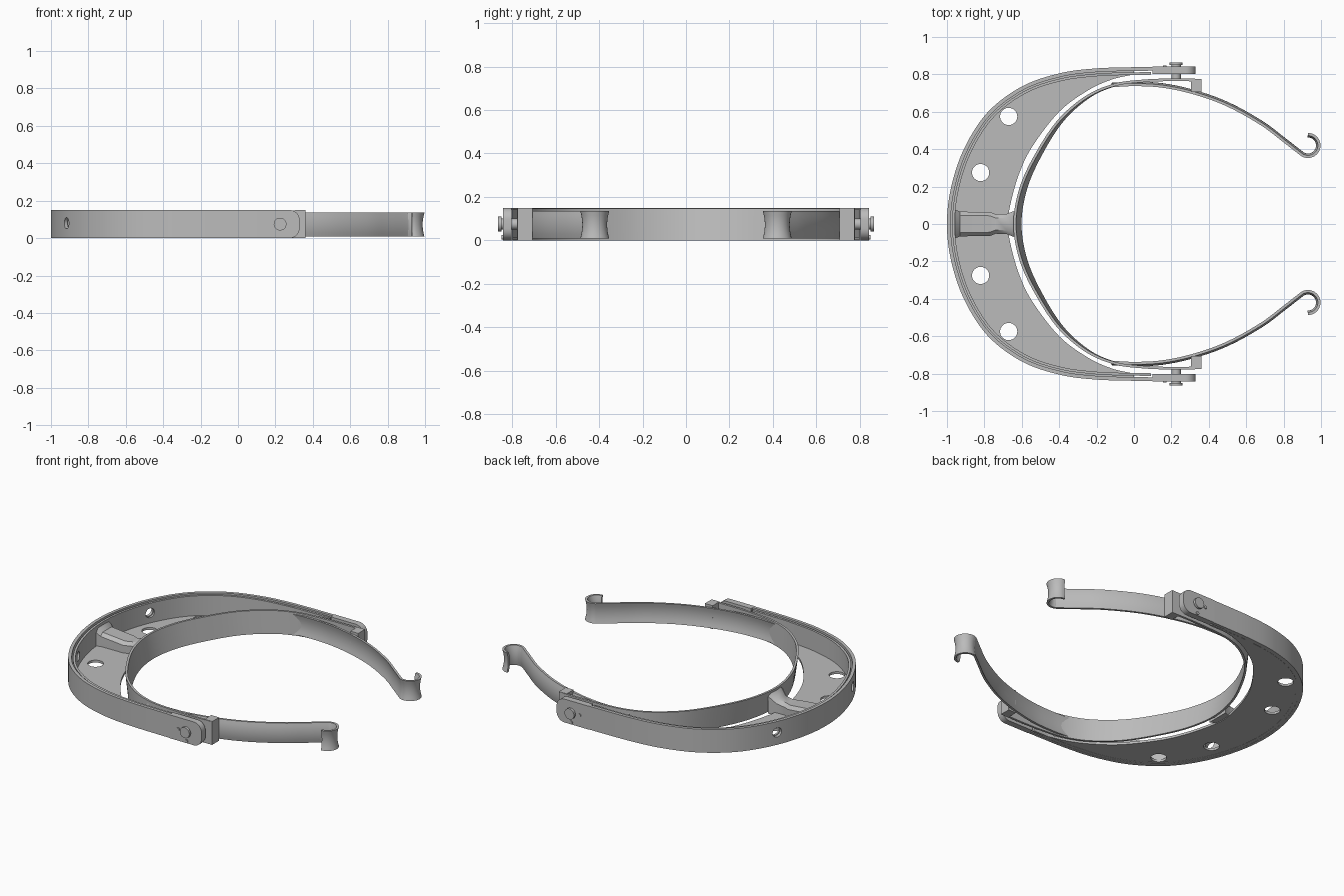
import bpy, bmesh, math
from mathutils import Vector, Matrix

cube = bpy.data.objects.get("Cube")
if cube:
    bpy.data.objects.remove(cube)

metal = bpy.data.materials.new("satin_grey")
metal.use_nodes = True
GREY = (0.5, 0.5, 0.5, 1)
metal.diffuse_color = GREY
metal.node_tree.nodes["Principled BSDF"].inputs["Base Color"].default_value = GREY


def finish(bm, name, mirror=False, helper=False):
    """Turn a bmesh into a smooth-by-angle object, optionally mirrored over y."""
    bmesh.ops.recalc_face_normals(bm, faces=bm.faces)
    me = bpy.data.meshes.new(name)
    bm.to_mesh(me)
    bm.free()
    ob = bpy.data.objects.new(name, me)
    bpy.context.collection.objects.link(ob)
    me.materials.append(metal)
    if mirror:
        mod = ob.modifiers.new("both_sides", 'MIRROR')
        mod.use_axis = (False, True, False)
    if helper:
        ob.hide_render = True
        ob.hide_set(True)
        return ob
    bpy.ops.object.select_all(action='DESELECT')
    ob.select_set(True)
    bpy.context.view_layer.objects.active = ob
    bpy.ops.object.shade_smooth_by_angle(angle=math.radians(35))
    return ob


def spline(points, steps=8):
    """Smooth curve through the points."""
    p = [Vector(q) for q in points]
    p = [2 * p[0] - p[1]] + p + [2 * p[-1] - p[-2]]
    out = []
    for a, b, c, d in zip(p, p[1:], p[2:], p[3:]):
        for i in range(steps):
            t = i / steps
            out.append(0.5 * (2 * b + (c - a) * t + (2 * a - 5 * b + 4 * c - d) * t * t
                              + (3 * b - a - 3 * c + d) * t ** 3))
    return out + [p[-2]]


def symmetric(half):
    return half + [(x, -y) for x, y in reversed(half[:-1])]


def offset(path, dist):
    out = []
    for i, q in enumerate(path):
        t = (path[min(i + 1, len(path) - 1)] - path[max(i - 1, 0)]).normalized()
        out.append(q + Vector((-t.y, t.x)) * dist)
    return out


def loft(bm, rings):
    """Closed cross-sections joined and capped."""
    loops = [[bm.verts.new(v) for v in ring] for ring in rings]
    n = len(loops[0])
    for a, b in zip(loops, loops[1:]):
        for j in range(n):
            k = (j + 1) % n
            bm.faces.new((a[j], a[k], b[k], b[j]))
    bm.faces.new(loops[0][::-1])
    bm.faces.new(loops[-1])


def ribbon(name, path, near, far, z0, z1, lean=0, bulge=0, rows=1, mirror=False):
    """Upright strip between two offsets of a path."""
    rings = []
    levels = [i / rows for i in range(rows + 1)]
    sides = [[offset(path, d + bulge * (1 - (2 * u - 1) ** 2)) for u in levels] for d in (near, far)]
    for i in range(len(path)):
        def vert(side, r):
            q, u = sides[side][r][i], levels[r]
            shift = lean * (1 - u) * min(1, max(0, -q.x / 0.64))
            return (q.x + shift, q.y, z0 + (z1 - z0) * u)
        order = range(rows + 1)
        rings.append([vert(0, r) for r in order] + [vert(1, r) for r in reversed(order)])
    bm = bmesh.new()
    loft(bm, rings)
    return finish(bm, name, mirror)


def box(bm, lo, hi):
    size = [b - a for a, b in zip(lo, hi)]
    mid = [(a + b) / 2 for a, b in zip(lo, hi)]
    bmesh.ops.create_cube(bm, size=1, matrix=Matrix.Translation(mid) @ Matrix.Diagonal((*size, 1)))


def cylinder(bm, start, end, radius, sides=32):
    a, b = Vector(start), Vector(end)
    turn = (b - a).to_track_quat('Z', 'Y').to_matrix().to_4x4()
    bmesh.ops.create_cone(bm, cap_ends=True, segments=sides, radius1=radius, radius2=radius,
                          depth=(b - a).length, matrix=Matrix.Translation((a + b) / 2) @ turn)


def cut(ob, cutter):
    mod = ob.modifiers.new("holes", 'BOOLEAN')
    mod.operation = 'DIFFERENCE'
    mod.solver = 'EXACT'
    mod.object = cutter


# Outer band and its inner liner
bend = [(-0.2, 0.832), (-0.4, 0.805), (-0.6, 0.735), (-0.78, 0.6), (-0.905, 0.41), (-0.977, 0.2), (-1, 0)]
outer = spline(symmetric([(0.27, 0.84), (0.05, 0.839)] + bend))
lined = spline(symmetric([(0.09, 0.84), (-0.05, 0.838)] + bend))
outer_band = ribbon("outer_band", outer, 0, 0.02, 0, 0.15)
liner_band = ribbon("liner_band", lined, 0.028, 0.042, 0, 0.143)

# Round holes through the bands
bm = bmesh.new()
for s in (1, -1):
    cylinder(bm, (-1.0, s * 0.43, 0.08), (-0.8, s * 0.32, 0.08), 0.03)
band_cutter = finish(bm, "band_hole_cutter", helper=True)
cut(outer_band, band_cutter)
cut(liner_band, band_cutter)

# Crescent floor plate with four holes
rim = offset(spline(symmetric([(0.0, 0.838)] + bend)), 0.015)
edge = spline(symmetric([(0.0, 0.8), (-0.12, 0.772), (-0.25, 0.712), (-0.4, 0.6),
                         (-0.54, 0.42), (-0.61, 0.28), (-0.655, 0.13), (-0.675, 0)]))
bm = bmesh.new()
loft(bm, [[(a.x, a.y, 0.001), (b.x, b.y, 0.001), (b.x, b.y, 0.016), (a.x, a.y, 0.016)]
          for a, b in zip(rim, edge)])
floor_plate = finish(bm, "floor_plate")
bm = bmesh.new()
for x, y in ((-0.67, 0.575), (-0.82, 0.275)):
    for s in (1, -1):
        cylinder(bm, (x, s * y, -0.05), (x, s * y, 0.06), 0.046)
cut(floor_plate, finish(bm, "floor_hole_cutter", helper=True))

# Inner band, leaning outward at the top, straight along the hinges
inner = spline(symmetric([(0.36, 0.776), (0.2, 0.778), (0.05, 0.772), (-0.1, 0.752), (-0.25, 0.69),
                          (-0.4, 0.565), (-0.52, 0.39), (-0.61, 0.2), (-0.645, 0)]))
ribbon("inner_band", inner, 0, 0.014, 0, 0.147, lean=0.03)

# Saddle bracket joining the two bands
bm = bmesh.new()
loft(bm, [[(x, -w, 0.005), (x, w, 0.005), (x, w, top - 0.02), (x, w - 0.02, top),
           (x, 0.02 - w, top), (x, -w, top - 0.02)]
          for x, w, top in ((-0.965, 0.08, 0.13), (-0.93, 0.066, 0.1), (-0.77, 0.064, 0.085),
                            (-0.74, 0.052, 0.085), (-0.68, 0.054, 0.095), (-0.635, 0.072, 0.135))])
finish(bm, "saddle_bracket")

# Curved spring arms ending in hooks
arm = [(-0.12, 0.738), (0.0, 0.744), (0.15, 0.736), (0.32, 0.7), (0.5, 0.635), (0.68, 0.535), (0.8, 0.445)]
hook = [(0.93 + 0.06 * math.cos(a), 0.42 + 0.06 * math.sin(a))
        for a in (math.radians(d) for d in range(230, 451, 20))]
ribbon("spring_arm", spline(arm + hook, 5), -0.007, 0.007, 0.008, 0.136, bulge=0.01, rows=6, mirror=True)

# Rounded ends of the outer band
bm = bmesh.new()
box(bm, (0.1, 0.802, 0), (0.33, 0.842, 0.15))
corners = [e for e in bm.edges if all(v.co.x > 0.3 for v in e.verts)
           and abs(e.verts[0].co.y - e.verts[1].co.y) > 0.01]
bmesh.ops.bevel(bm, geom=corners, offset=0.055, segments=8, profile=0.5, affect='EDGES')
finish(bm, "pivot_arm", mirror=True)

# Stop blocks between hinge plate and spring arm
bm = bmesh.new()
box(bm, (0.305, 0.706, 0), (0.36, 0.775, 0.15))
finish(bm, "stop_block", mirror=True)

# Pivot pins with heads, and small rivets
bm = bmesh.new()
cylinder(bm, (0.225, 0.765, 0.075), (0.225, 0.85, 0.075), 0.025)
cylinder(bm, (0.225, 0.849, 0.075), (0.225, 0.864, 0.075), 0.034)
finish(bm, "pivot_pin", mirror=True)
bm = bmesh.new()
for x, z in ((0.165, 0.075), (0.225, 0.014)):
    cylinder(bm, (x, 0.83, z), (x, 0.848, z), 0.01, 16)
finish(bm, "rivets", mirror=True)
